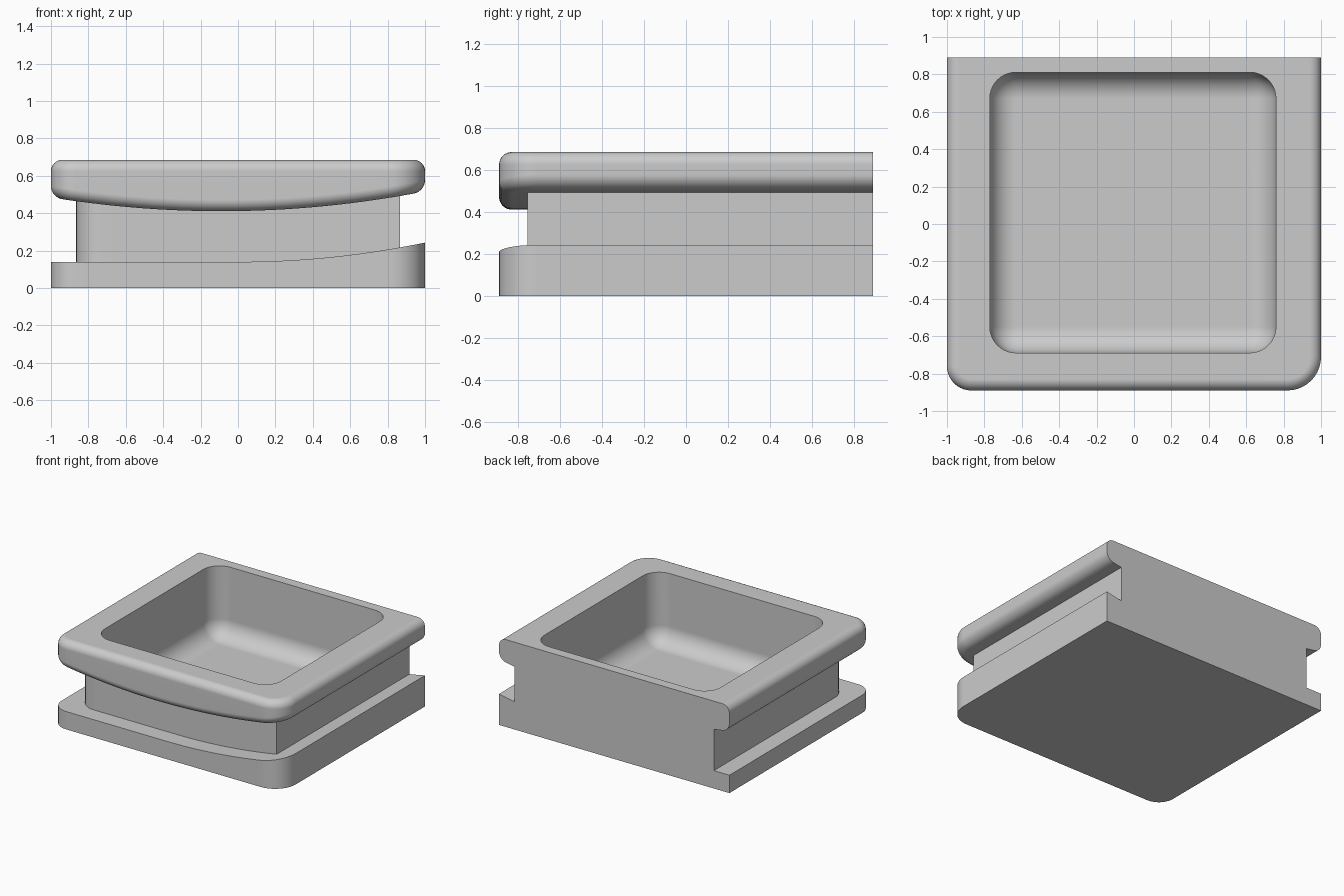
import bpy
import bmesh
from math import sin, cos, pi, radians

cube = bpy.data.objects.get("Cube")
if cube:
    bpy.data.objects.remove(cube, do_unlink=True)

grey = bpy.data.materials.new("plain_grey")
grey.use_nodes = True
grey.diffuse_color = (0.6, 0.6, 0.6, 1)
grey.node_tree.nodes["Principled BSDF"].inputs["Base Color"].default_value = (0.6, 0.6, 0.6, 1)

BACK, FRONT, TOP = 0.89, -0.89, 0.685


def add_object(name, bm):
    bmesh.ops.recalc_face_normals(bm, faces=bm.faces)
    mesh = bpy.data.meshes.new(name)
    bm.to_mesh(mesh)
    bm.free()
    mesh.materials.append(grey)
    obj = bpy.data.objects.new(name, mesh)
    bpy.context.collection.objects.link(obj)
    return obj


def front_path(x0, x1, y, r_left, r_right, steps=24, arc=10):
    """Front edge from -x to +x, with rounded corners."""
    def corner(cx, r, start):
        n = arc if r > 0 else 0
        return [(cx + r * cos(start + pi / 2 * i / max(n, 1)),
                 y + r + r * sin(start + pi / 2 * i / max(n, 1))) for i in range(n + 1)]
    a, b = x0 + r_left, x1 - r_right
    middle = [(a + (b - a) * i / steps, y) for i in range(1, steps)]
    return corner(a, r_left, pi) + middle + corner(b, r_right, -pi / 2)


def slab(name, half_width, front, r_left, r_right, low, high, fillet=0.0, arc=8):
    """Slab with a flat back; low and high give its surfaces as functions of x."""
    rows = [(0, low, 0), (0, high, 0)]
    if fillet:
        angles = [pi / 2 * i / arc for i in range(arc + 1)]
        rows = [(fillet * (1 - sin(t)), low, fillet * (1 - cos(t))) for t in angles]
        rows += [(fillet * (1 - sin(t)), high, -fillet * (1 - cos(t))) for t in reversed(angles)]
    bm = bmesh.new()
    rings = []
    for inset, surface, dz in rows:
        path = front_path(-half_width + inset, half_width - inset, front + inset,
                          max(r_left - inset, 0), max(r_right - inset, 0))
        outline = path + [(x, BACK) for x, y in reversed(path)]
        rings.append([bm.verts.new((x, y, surface(x) + dz)) for x, y in outline])
    n = len(rings[0])
    for r0, r1 in zip(rings, rings[1:]):
        for i in range(n):
            j = (i + 1) % n
            bm.faces.new((r0[i], r0[j], r1[j], r1[i]))
    # Caps are strips running front to back
    for ring in (rings[0], rings[-1]):
        for i in range(n // 2 - 1):
            bm.faces.new((ring[i], ring[i + 1], ring[n - 2 - i], ring[n - 1 - i]))
    return add_object(name, bm)


def combine(target, other, operation):
    mod = target.modifiers.new(operation.lower(), "BOOLEAN")
    mod.object, mod.operation, mod.solver = other, operation, "EXACT"
    bpy.context.view_layer.objects.active = target
    bpy.ops.object.modifier_apply(modifier=mod.name)
    bpy.data.objects.remove(other, do_unlink=True)


# Base with a top that sweeps up on one side
base = slab("base", 1.0, FRONT, 0.13, 0.18,
            lambda x: 0.0, lambda x: 0.14 + 0.103 * max(x, 0) ** 2)

# Narrower neck
neck = slab("neck", 0.865, -0.755, 0.14, 0.0, lambda x: 0.07, lambda x: 0.6)

# Rim with a bowed underside and rounded edges
rim = slab("rim", 1.0, FRONT, 0.13, 0.18,
           lambda x: 0.411 + 0.089 * (x + 0.09) ** 2, lambda x: TOP, fillet=0.06)

# Rounded hollow, cut down from the rim
bm = bmesh.new()
bmesh.ops.create_cube(bm, size=1)
bmesh.ops.scale(bm, vec=(1.53, 1.5, 1.0), verts=bm.verts)
bmesh.ops.translate(bm, vec=(-0.006, 0.061, 0.63), verts=bm.verts)
bmesh.ops.bevel(bm, geom=bm.edges[:], offset=0.14, segments=10, profile=0.5, affect="EDGES")
hollow = add_object("hollow_cutter", bm)
hollow.hide_render = True

combine(base, neck, "UNION")
combine(base, rim, "UNION")
combine(base, hollow, "DIFFERENCE")
base.name = "tray_body"

# Smooth the curves and keep the large faces flat
bpy.ops.object.select_all(action="DESELECT")
base.select_set(True)
bpy.context.view_layer.objects.active = base
bpy.ops.object.shade_smooth_by_angle(angle=radians(30))
weighted = base.modifiers.new("flat_faces", "WEIGHTED_NORMAL")
weighted.keep_sharp = True
